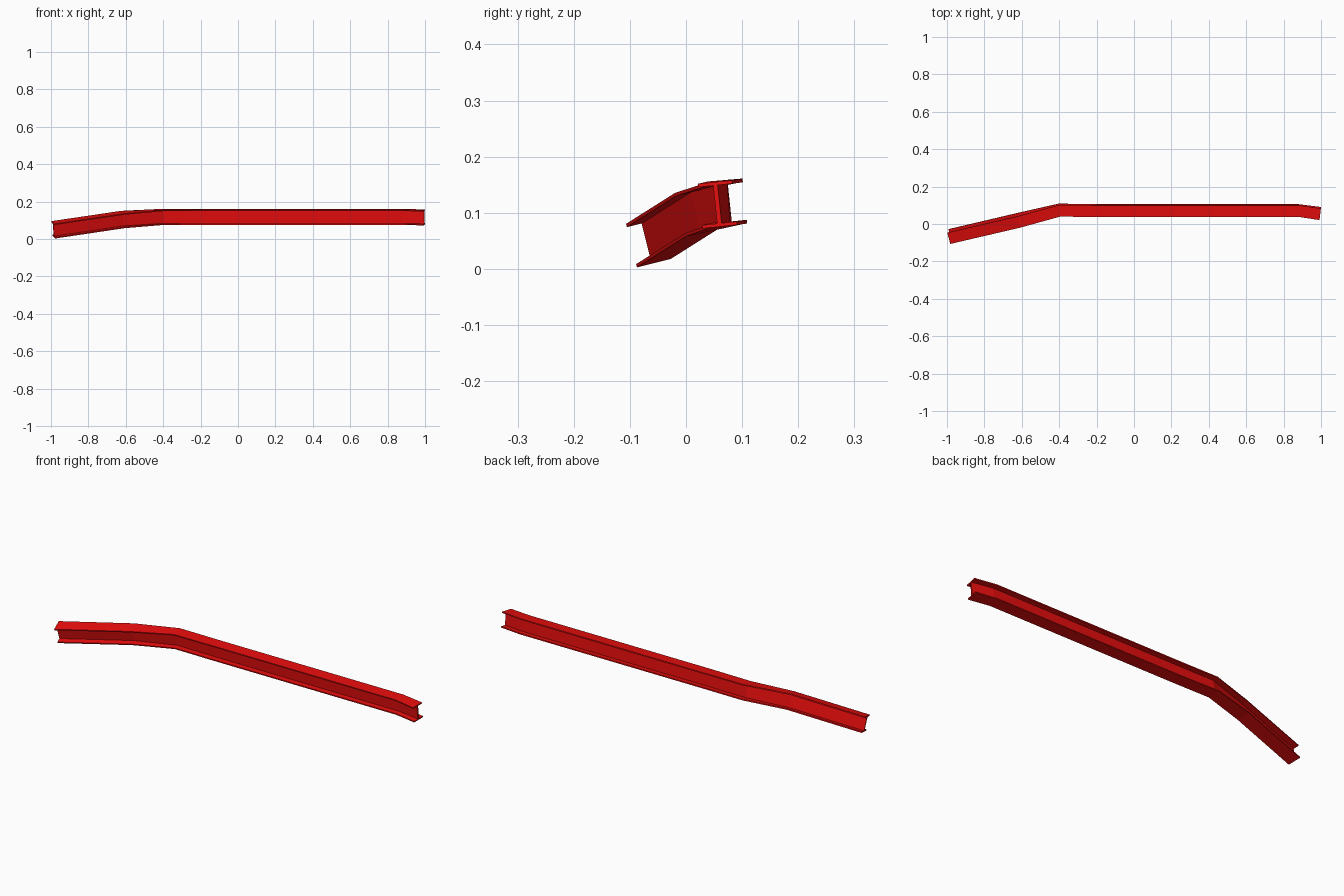
import bpy, bmesh
from math import sin, cos, radians

if "Cube" in bpy.data.objects:
    bpy.data.objects.remove(bpy.data.objects["Cube"])

# I-beam profile (half width, half height, half web, flange thickness)
W, H, T, F = 0.031, 0.04, 0.004, 0.006
profile = [(-W, -H), (W, -H), (W, -H + F), (T, -H + F), (T, H - F), (W, H - F),
           (W, H), (-W, H), (-W, H - F), (-T, H - F), (-T, -H + F), (-W, -H + F)]

# stations along the beam: x, y, z, roll in degrees, x lean per y, x lean per z
stations = [
    (-0.987, -0.067, 0.049, 14, -0.22, -0.14),
    (-0.615, 0.020, 0.104, 14, -0.22, -0.10),
    (-0.400, 0.074, 0.118, 6, -0.11, -0.02),
    (-0.180, 0.072, 0.118, 4, 0, 0),
    (0.880, 0.072, 0.118, 4, 0.06, 0),
    (0.996, 0.056, 0.115, 6, 0.12, 0),
]

# sweep the profile through the stations
bm = bmesh.new()
rings = []
for x, y, z, roll, ly, lz in stations:
    a = radians(roll)
    ring = []
    for u, v in profile:
        dy, dz = u * cos(a) - v * sin(a), u * sin(a) + v * cos(a)
        ring.append(bm.verts.new((x + ly * dy + lz * dz, y + dy, z + dz)))
    rings.append(ring)
n = len(profile)
for a, b in zip(rings, rings[1:]):
    for i in range(n):
        j = (i + 1) % n
        bm.faces.new((a[i], a[j], b[j], b[i]))

# close the two ends
bm.faces.new(rings[0])
bm.faces.new(rings[-1])
bmesh.ops.recalc_face_normals(bm, faces=bm.faces[:])

mesh = bpy.data.meshes.new("bent_beam")
bm.to_mesh(mesh)
bm.free()
beam = bpy.data.objects.new("bent_beam", mesh)
bpy.context.collection.objects.link(beam)

# red paint
red = bpy.data.materials.new("red_paint")
red.diffuse_color = (0.8, 0.004, 0.004, 1)
red.use_nodes = True
red.node_tree.nodes["Principled BSDF"].inputs["Base Color"].default_value = red.diffuse_color
mesh.materials.append(red)
